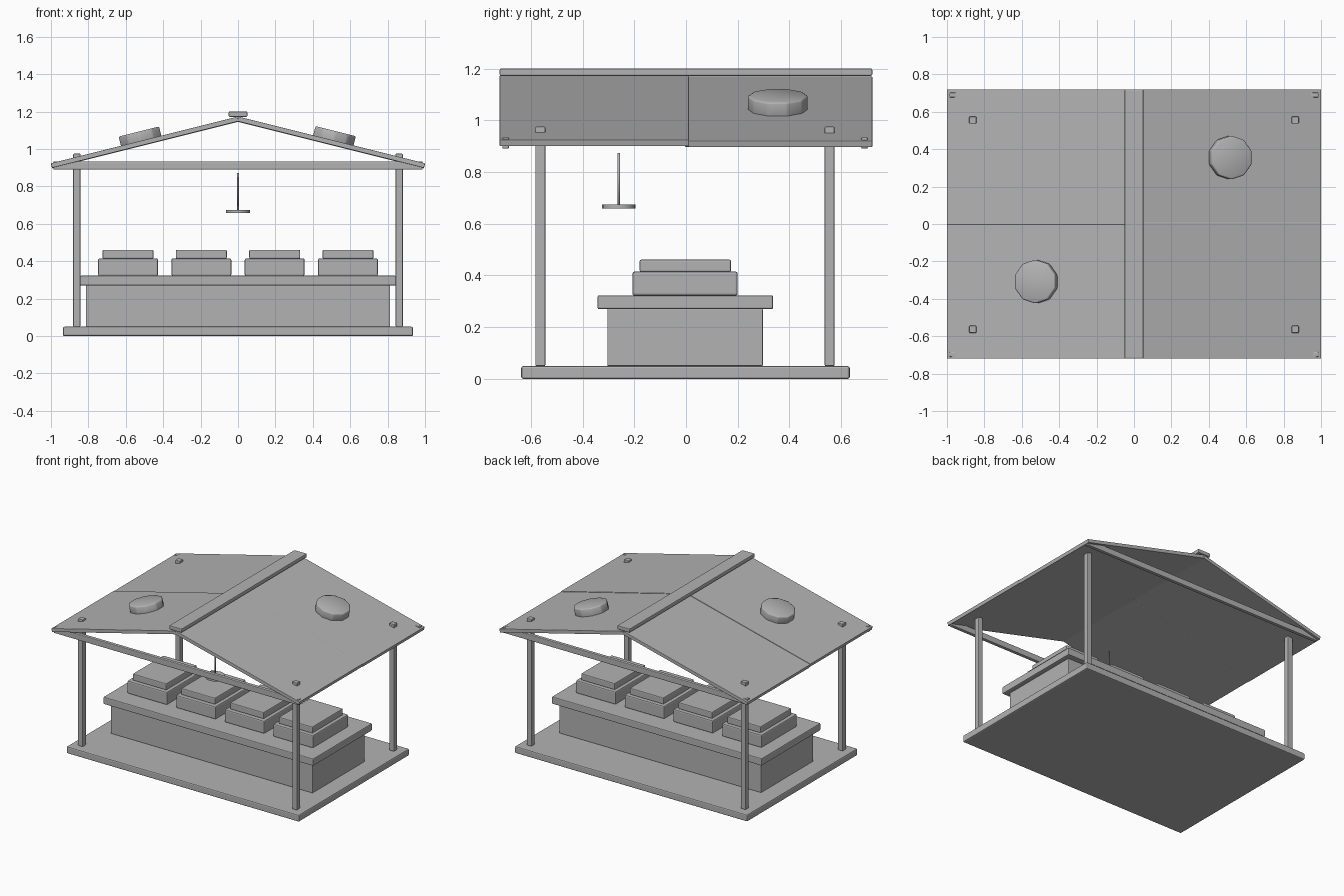
import bpy, math

if "Cube" in bpy.data.objects:
    bpy.data.objects.remove(bpy.data.objects["Cube"])

grey = bpy.data.materials.new("plain grey")
grey.diffuse_color = (0.45, 0.45, 0.45, 1)
grey.use_nodes = True
grey.node_tree.nodes["Principled BSDF"].inputs["Base Color"].default_value = grey.diffuse_color


def finish(ob, name, bevel=0.0):
    ob.name = name
    ob.data.materials.append(grey)
    if bevel:
        m = ob.modifiers.new("soft edges", 'BEVEL')
        m.width = bevel
        m.segments = 2
    return ob


def box(name, x, y, z, bevel=0.006, rot=0.0):
    """Box from (min, max) ranges, turned about its centre around y."""
    rng = (x, y, z)
    bpy.ops.mesh.primitive_cube_add(size=1, location=[(a + b) / 2 for a, b in rng])
    ob = bpy.context.object
    ob.scale = [b - a for a, b in rng]
    bpy.ops.object.transform_apply(location=False, rotation=False, scale=True)
    ob.rotation_euler[1] = rot
    return finish(ob, name, bevel)


def drum(name, loc, r, depth, sides, rot=0.0, bevel=0.0):
    bpy.ops.mesh.primitive_cylinder_add(vertices=sides, radius=r, depth=depth,
                                        location=loc, rotation=(0, rot, 0))
    ob = finish(bpy.context.object, name, bevel)
    bpy.ops.object.shade_smooth()
    return ob


# Floor and counter
box("floor", (-0.936, 0.936), (-0.637, 0.633), (0, 0.05), 0.008)
box("counter_body", (-0.813, 0.813), (-0.304, 0.297), (0.05, 0.272), 0.004)
box("counter_top", (-0.845, 0.845), (-0.342, 0.337), (0.27, 0.323), 0.006)

# Four crates with their raised contents
for i, cx in enumerate((-0.588, -0.196, 0.196, 0.588)):
    box(f"crate_{i}", (cx - 0.16, cx + 0.16), (-0.207, 0.2), (0.322, 0.415), 0.008)
    box(f"crate_contents_{i}", (cx - 0.136, cx + 0.136), (-0.179, 0.174), (0.413, 0.461), 0.006)

# Corner posts, just poking through the roof
for sx in (-1, 1):
    for py in (-0.563, 0.555):
        px = sx * 0.862
        box("post", (px - 0.019, px + 0.019), (py - 0.019, py + 0.019), (0.05, 0.975), 0.004)

# Tie beams at front and back
for by in (-0.697, 0.69):
    box("tie_beam", (-0.987, 0.987), (by - 0.013, by + 0.013), (0.89, 0.934), 0.005)

# Roof: two panels on each slope, one lapping slightly over the other
pitch = math.atan(0.25)
half = 0.997 / math.cos(pitch) / 2
for sx, split in ((-1, -0.003), (1, 0.01)):
    cx = sx * 0.4985
    for y, lift in (((-0.72, split), 0.003), ((split, 0.72), 0.0)):
        cz = 1.033 + lift
        box("roof_panel", (cx - half, cx + half), y, (cz - 0.0125, cz + 0.0125),
            0.002, sx * pitch)
box("ridge_cap", (-0.05, 0.05), (-0.72, 0.72), (1.172, 1.2), 0.005)

# Round faceted vents lying on the slopes
for sx, vx, vy in ((-1, -0.522, -0.308), (1, 0.514, 0.355)):
    drum("roof_vent", (vx, vy, 1.171 - 0.25 * abs(vx) + 0.02), 0.117, 0.068, 10, sx * pitch, 0.008)

# Hanging lamp
drum("lamp_rod", (0, -0.26, 0.773), 0.005, 0.2, 8)
drum("lamp_plate", (0, -0.26, 0.667), 0.065, 0.016, 16)
bpy.ops.object.shade_smooth_by_angle()
